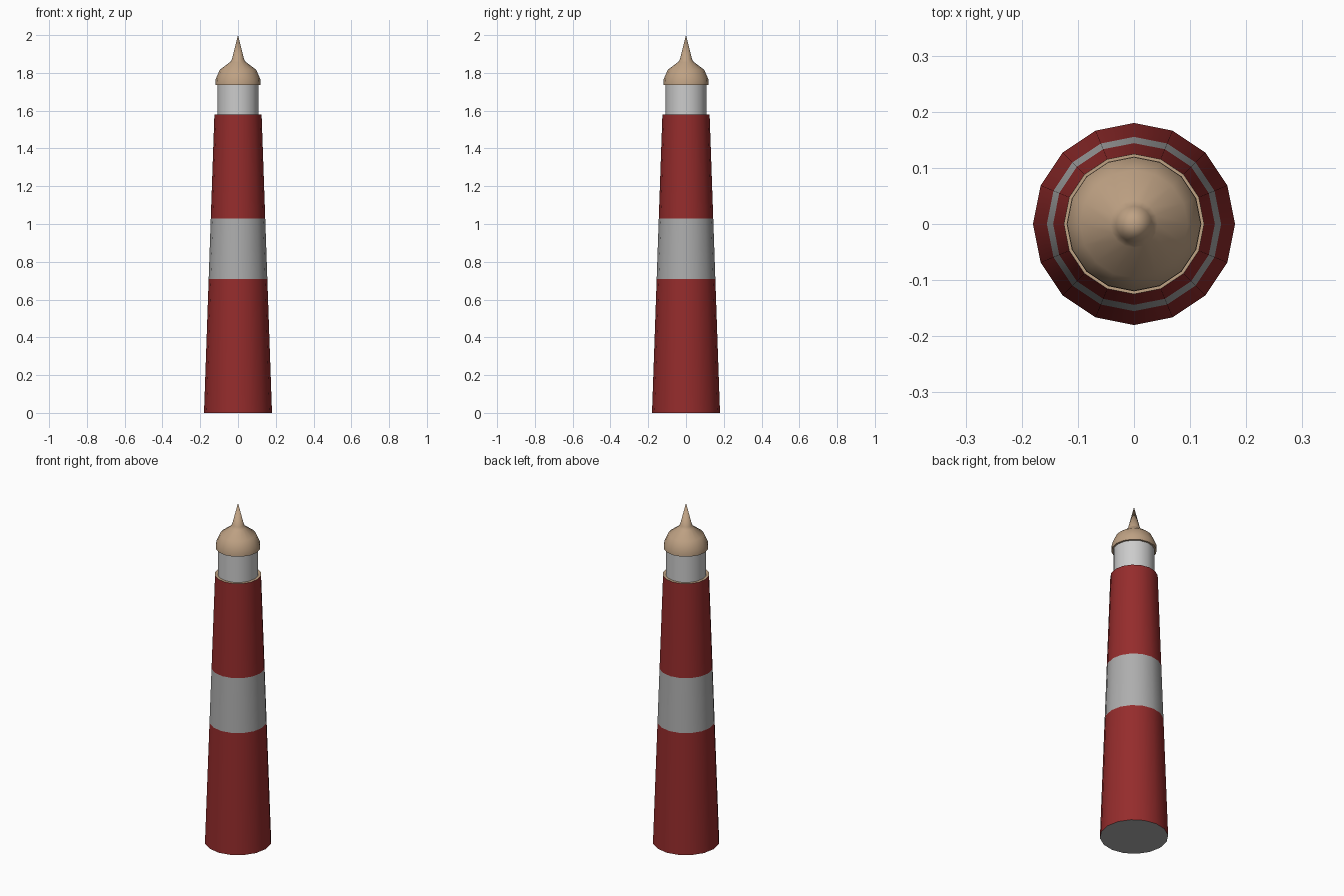
import bpy, bmesh, math

if "Cube" in bpy.data.objects:
    bpy.data.objects.remove(bpy.data.objects["Cube"])

SIDES = 16


def material(name, rgb):
    m = bpy.data.materials.new(name)
    m.diffuse_color = (*rgb, 1)
    m.use_nodes = True
    m.node_tree.nodes["Principled BSDF"].inputs["Base Color"].default_value = m.diffuse_color
    return m


RED = material("red_paint", (0.30, 0.025, 0.025))
GREY = material("grey_paint", (0.42, 0.42, 0.42))
WHITE = material("white_paint", (0.75, 0.75, 0.75))
TAN = material("tan_roof", (0.52, 0.36, 0.23))


def lathe(name, profile, mat, angle=40):
    """Spin a (radius, height) profile about z; radius 0 makes a single point."""
    bm = bmesh.new()
    rings = []
    for r, z in profile:
        n = SIDES if r > 0 else 1
        rings.append([bm.verts.new((r * math.cos(math.tau * i / SIDES),
                                    r * math.sin(math.tau * i / SIDES), z))
                      for i in range(n)])
    for a, b in zip(rings, rings[1:]):
        for i in range(SIDES):
            j = (i + 1) % SIDES
            quad = [a[i % len(a)], a[j % len(a)], b[j % len(b)], b[i % len(b)]]
            bm.faces.new(list(dict.fromkeys(quad)))
    bmesh.ops.recalc_face_normals(bm, faces=bm.faces)
    me = bpy.data.meshes.new(name)
    bm.to_mesh(me)
    bm.free()
    ob = bpy.data.objects.new(name, me)
    bpy.context.collection.objects.link(ob)
    if mat:
        me.materials.append(mat)
    bpy.ops.object.select_all(action='DESELECT')
    ob.select_set(True)
    bpy.context.view_layer.objects.active = ob
    bpy.ops.object.shade_smooth_by_angle(angle=math.radians(angle))
    return ob


# Tapered tower in three painted bands
def tower_r(z):
    return 0.18 - 0.055 * z / 1.58


for name, z0, z1, mat in (("lower_tower", 0, 0.71, RED),
                          ("middle_band", 0.71, 1.03, GREY),
                          ("upper_tower", 1.03, 1.58, RED)):
    lathe(name, [(tower_r(z0), z0), (tower_r(z1), z1)], mat)

# Grey underside and tan gallery ledge
lathe("tower_base", [(0, 0), (0.18, 0)], GREY).data.flip_normals()
ledge = lathe("gallery_ledge", [(0.125, 1.58), (0.109, 1.58)], TAN)

# Lantern room
lathe("lantern_room", [(0.109, 1.58), (0.109, 1.74)], WHITE)

# Domed roof with spire
lathe("roof", [(0.109, 1.737), (0.12, 1.737), (0.119, 1.765), (0.096, 1.817),
               (0.042, 1.857), (0.032, 1.872), (0, 2.0)], TAN, 60)

# Flat caps must face outwards
for ob, up in ((bpy.data.objects["tower_base"], -1), (ledge, 1)):
    if ob.data.polygons[0].normal.z * up < 0:
        ob.data.flip_normals()
